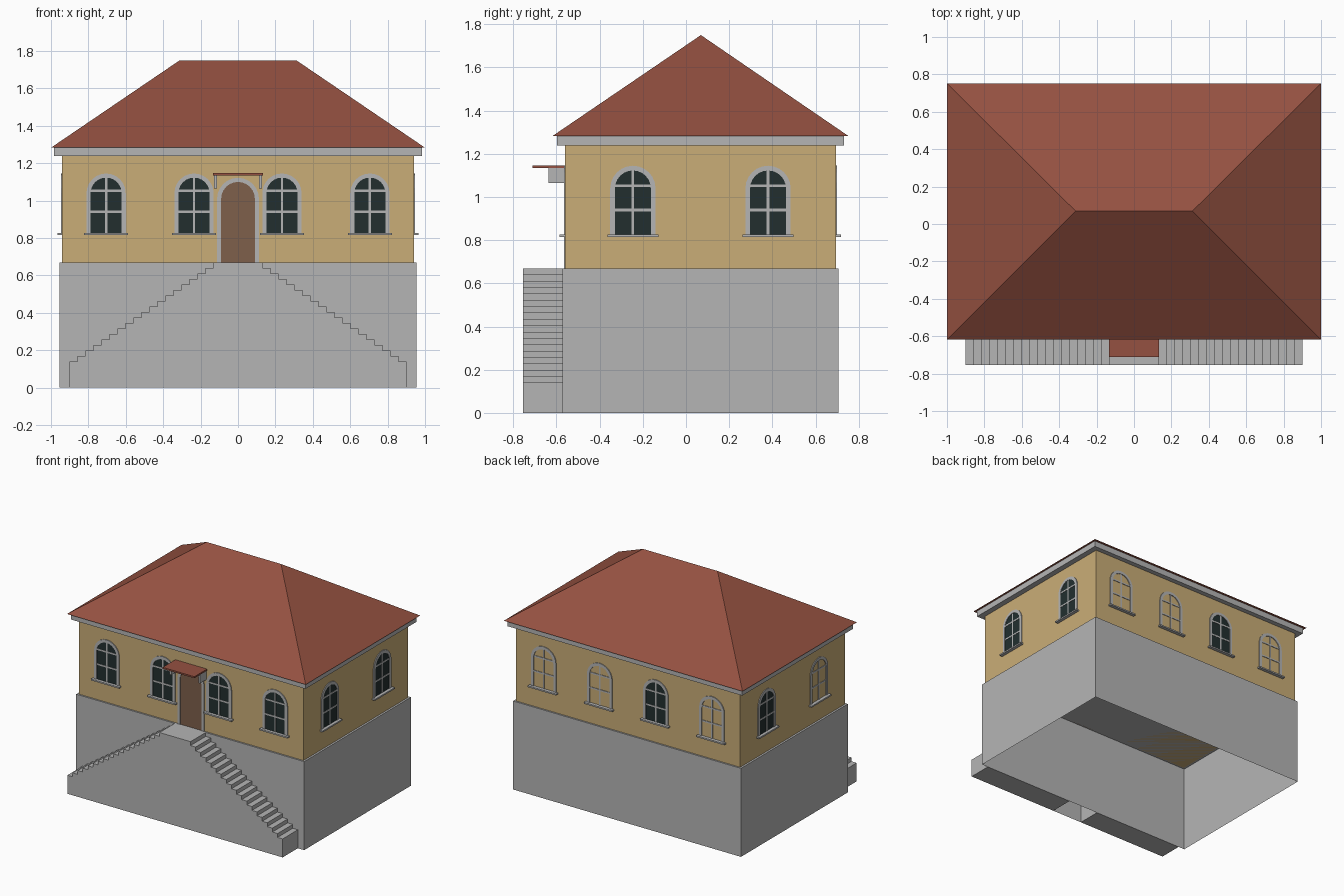
import bpy, bmesh, math
from mathutils import Matrix, Vector

if "Cube" in bpy.data.objects:
    bpy.data.objects.remove(bpy.data.objects["Cube"])


def material(name, rgb):
    m = bpy.data.materials.new(name)
    m.diffuse_color = (*rgb, 1)
    m.use_nodes = True
    m.node_tree.nodes["Principled BSDF"].inputs["Base Color"].default_value = m.diffuse_color
    return m


STONE = material("grey stone", (0.46, 0.46, 0.46))
PLASTER = material("ochre plaster", (0.59, 0.42, 0.185))
TILE = material("red roof tile", (0.30, 0.083, 0.053))
GLASS = material("dark glass", (0.016, 0.028, 0.028))
WOOD = material("brown wood", (0.21, 0.115, 0.07))
YC = 0.067  # centre of the house in depth


def finish(name, bm, mat, matrix=Matrix()):
    bmesh.ops.recalc_face_normals(bm, faces=bm.faces)
    me = bpy.data.meshes.new(name)
    bm.to_mesh(me)
    bm.free()
    me.materials.append(mat)
    ob = bpy.data.objects.new(name, me)
    ob.matrix_world = matrix
    bpy.context.collection.objects.link(ob)
    return ob


def box(name, x, y, z, mat, matrix=Matrix(), open_bottom=False):
    bm = bmesh.new()
    bmesh.ops.create_cube(bm, size=1)
    for v in bm.verts:
        v.co = Vector([(a + b) / 2 + c * (b - a) for (a, b), c in zip((x, y, z), v.co)])
    bmesh.ops.recalc_face_normals(bm, faces=bm.faces)
    if open_bottom:
        low = [f for f in bm.faces if f.normal.z < -0.9]
        bmesh.ops.delete(bm, geom=low, context='FACES')
    return finish(name, bm, mat, matrix)


def extrude(name, outline, y0, y1, mat, matrix=Matrix()):
    """Solid from an x-z outline, from depth y0 to y1."""
    bm = bmesh.new()
    face = bm.faces.new([bm.verts.new((x, y0, z)) for x, z in outline])
    out = bmesh.ops.extrude_face_region(bm, geom=[face])['geom']
    bmesh.ops.translate(bm, vec=(0, y1 - y0, 0),
                        verts=[g for g in out if isinstance(g, bmesh.types.BMVert)])
    return finish(name, bm, mat, matrix)


def arch(radius, bottom, spring, n=12):
    arc = [(radius * math.cos(math.pi * i / n), spring + radius * math.sin(math.pi * i / n))
           for i in range(n + 1)]
    return [(radius, bottom)] + arc + [(-radius, bottom)]


def arch_frame(name, r_out, r_in, bottom, spring, depth, matrix):
    outline = arch(r_out, bottom, spring) + arch(r_in, bottom, spring)[::-1]
    return extrude(name, outline, 0.0, -depth, STONE, matrix)


# Hollow plinth, walls and cornice
box("plinth", (-0.955, 0.955), (YC - 0.639, YC + 0.639), (0, 0.67), STONE, open_bottom=True)
box("walls", (-0.94, 0.94), (YC - 0.627, YC + 0.627), (0.67, 1.24), PLASTER)
box("cornice", (-0.983, 0.983), (YC - 0.664, YC + 0.664), (1.238, 1.283), STONE)

# Hipped roof
bm = bmesh.new()
e = [bm.verts.new((x, YC + y, 1.283)) for x, y in ((-1, -.685), (1, -.685), (1, .685), (-1, .685))]
l, r = [bm.verts.new((x, YC + 0.002, 1.75)) for x in (-0.312, 0.312)]
for f in ((e[0], e[1], r, l), (e[1], e[2], r), (e[2], e[3], l, r), (e[3], e[0], l), e[::-1]):
    bm.faces.new(f)
finish("roof", bm, TILE)

# Twin stairs meeting at a landing
STEPS, X0, X1, Z0, Z1 = 18, 0.13, 0.902, 0.14, 0.67
run, rise = (X1 - X0) / STEPS, (Z1 - Z0) / STEPS
profile = [(X0, 0), (X1, 0)]
for i in range(STEPS):
    profile += [(X1 - i * run, Z0 + i * rise), (X1 - (i + 1) * run, Z0 + i * rise)]
for side, label in ((1, "right"), (-1, "left")):
    extrude(label + "_stairs", [(side * x, z) for x, z in profile], -0.754, YC - 0.639, STONE)
box("landing", (-X0, X0), (-0.754, YC - 0.639), (0, Z1), STONE, open_bottom=True)


# Arched windows, built facing -y and then turned onto a wall
def window(matrix, glazed):
    spring, bottom, r = 1.04, 0.825, 0.083
    arch_frame("window_frame", 0.105, r, bottom, spring, 0.006, matrix)
    if glazed:
        extrude("window_glass", arch(r, bottom, spring), 0.0, -0.002, GLASS, matrix)
    box("window_mullion", (-.006, .006), (-.004, 0), (bottom, 1.123), STONE, matrix)
    for z in (0.94, 1.053):
        box("window_bar", (-r, r), (-.004, 0), (z - .006, z + .006), STONE, matrix)
    box("window_sill", (-.118, .118), (-.025, 0), (.815, .826), STONE, matrix)


def wall_matrix(x, y, degrees):
    return Matrix.Translation((x, y, 0)) @ Matrix.Rotation(math.radians(degrees), 4, 'Z')


for x in (-0.705, -0.235, 0.235, 0.705):
    window(wall_matrix(x, YC - 0.627, 0), True)
    window(wall_matrix(x, YC + 0.627, 180), x == -0.235)  # most rear ones are blind
for y in (YC - 0.313, YC + 0.313):
    window(wall_matrix(0.94, y, 90), True)
    window(wall_matrix(-0.94, y, -90), y > YC)

# Door with a small canopy on brackets
front = wall_matrix(0, YC - 0.627, 0)
arch_frame("door_frame", 0.112, 0.09, 0.67, 1.01, 0.006, front)
extrude("door", arch(0.09, 0.67, 1.01), 0.0, -0.002, WOOD, front)
box("canopy", (-0.133, 0.133), (-0.152, 0), (1.135, 1.147), TILE, front)
for s in (-1, 1):
    box("canopy_bracket", sorted((s * 0.113, s * 0.127)), (-0.077, 0), (1.065, 1.135), STONE, front)
